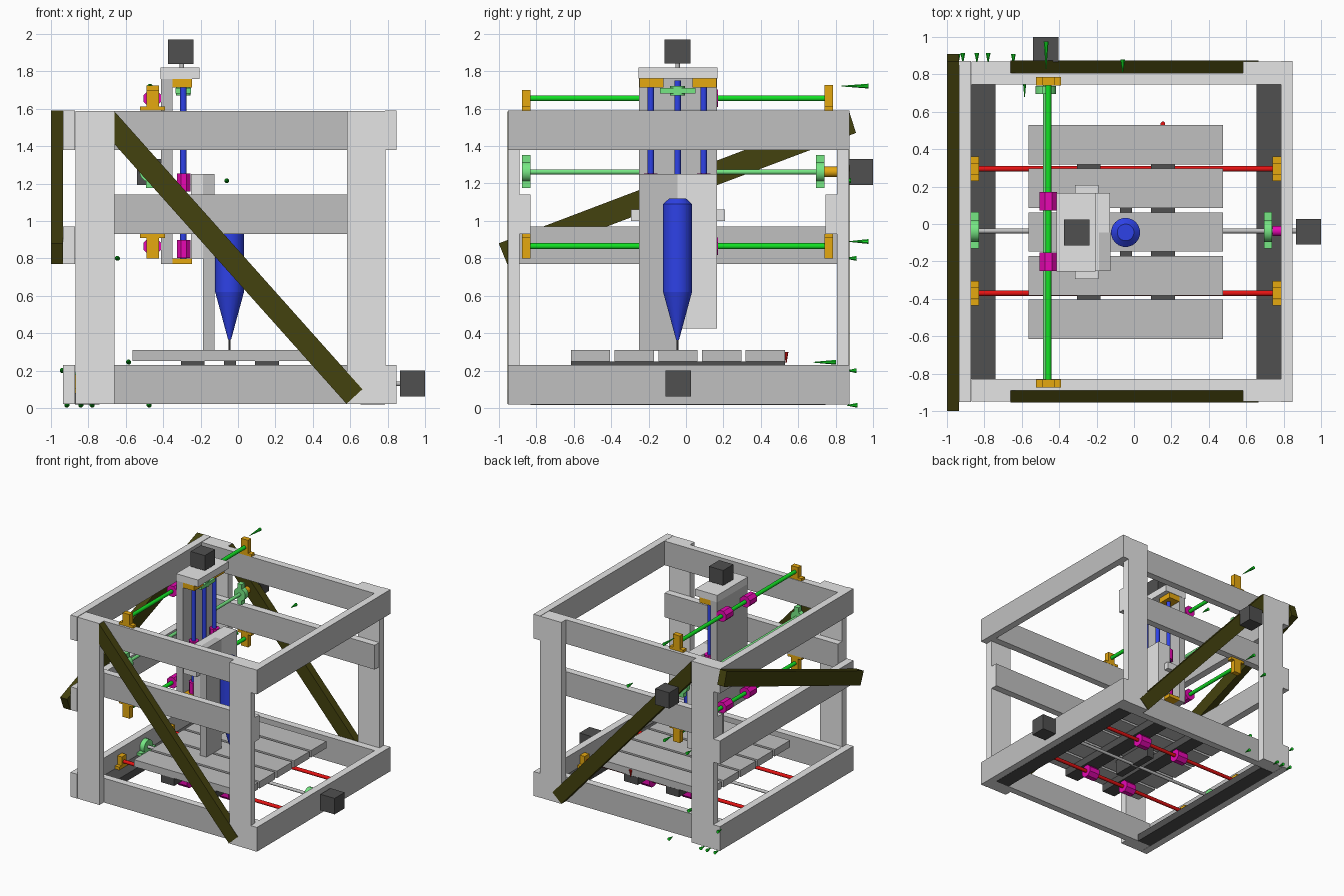
import bpy, bmesh, math
from mathutils import Vector

if "Cube" in bpy.data.objects:
    bpy.data.objects.remove(bpy.data.objects["Cube"])


def material(name, srgb):
    lin = [((c / 255 + 0.055) / 1.055) ** 2.4 if c > 10 else c / 255 / 12.92 for c in srgb]
    m = bpy.data.materials.new(name)
    m.diffuse_color = (*lin, 1)
    m.use_nodes = True
    m.node_tree.nodes["Principled BSDF"].inputs["Base Color"].default_value = m.diffuse_color
    return m


LIGHT = material("light_grey", (229, 229, 229))
MID = material("mid_grey", (192, 192, 192))
DARK = material("dark_grey", (80, 80, 80))
OLIVE = material("dark_olive", (68, 66, 14))
BLUE = material("blue", (46, 66, 232))
RED = material("red", (230, 18, 18))
ORANGE = material("orange", (229, 168, 16))
GREEN = material("green", (18, 225, 36))
MINT = material("pale_green", (122, 238, 136))
PINK = material("magenta", (236, 8, 182))


def finish(name, bm, *mats):
    bmesh.ops.recalc_face_normals(bm, faces=bm.faces)
    me = bpy.data.meshes.new(name)
    bm.to_mesh(me)
    bm.free()
    for m in mats:
        me.materials.append(m)
    ob = bpy.data.objects.new(name, me)
    bpy.context.collection.objects.link(ob)
    return ob


def box(name, mat, x, y, z):
    """Box from three (min, max) ranges."""
    bm = bmesh.new()
    bmesh.ops.create_cube(bm, size=1)
    for v in bm.verts:
        v.co = [(a + b) / 2 + c * (b - a) for (a, b), c in zip((x, y, z), v.co)]
    return finish(name, bm, mat)


def beam(name, x, y, z):
    """Board with mid-grey wide faces and light edges."""
    ob = box(name, MID, x, y, z)
    ob.data.materials.append(LIGHT)
    big = max(p.area for p in ob.data.polygons)
    for p in ob.data.polygons:
        p.material_index = 0 if p.area > big * 0.9 else 1
    return ob


def rod(name, mat, a, b, r, r2=None, n=16):
    """Cylinder or cone between two points."""
    a, b = Vector(a), Vector(b)
    d = b - a
    bm = bmesh.new()
    bmesh.ops.create_cone(bm, cap_ends=True, segments=n, radius1=r,
                          radius2=r if r2 is None else r2, depth=d.length)
    q = Vector((0, 0, 1)).rotation_difference(d)
    c, s = math.cos(math.pi / n), math.sin(math.pi / n)
    for v in bm.verts:
        p = Vector((v.co.x * c - v.co.y * s, v.co.x * s + v.co.y * c, v.co.z))
        v.co = q @ p + (a + b) / 2
    for f in bm.faces:
        f.smooth = len(f.verts) == 4 and n > 8
    for e in bm.edges:
        e.smooth = all(f.smooth for f in e.link_faces)
    return finish(name, bm, mat)


def slab(name, mat, pts, vec):
    """Polygon extruded along a vector."""
    bm = bmesh.new()
    f = bm.faces.new([bm.verts.new(p) for p in pts])
    ext = bmesh.ops.extrude_face_region(bm, geom=[f])
    bmesh.ops.translate(bm, vec=vec, verts=[v for v in ext["geom"] if isinstance(v, bmesh.types.BMVert)])
    return finish(name, bm, mat)


# Frame: posts, top / bottom / middle beams
FRONT_OUT, FRONT_IN = (-0.95, -0.89), (-0.89, -0.83)
BACK_OUT, BACK_IN = (0.807, 0.87), (0.745, 0.807)
for side, out, inn in (("front", FRONT_OUT, FRONT_IN), ("back", BACK_OUT, BACK_IN)):
    for end, x in (("left", (-0.87, -0.66)), ("right", (0.583, 0.788))):
        box(f"{side}_{end}_post", LIGHT, x, out, (0.02, 1.588))
    for lvl, z in (("bottom", (0.02, 0.23)), ("middle", (0.93, 1.14)), ("top", (1.38, 1.588))):
        beam(f"{side}_{lvl}_beam", (-0.87, 0.785), inn, z)
for end, x in (("left", (-0.935, -0.872)), ("right", (0.785, 0.847))):
    for lvl, z in (("bottom", (0.02, 0.23)), ("top", (1.38, 1.59))):
        beam(f"{end}_{lvl}_beam", x, (-0.952, 0.872), z)
beam("left_middle_beam", (-0.935, -0.872), (-0.952, 0.872), (0.77, 0.97))
for end, x in (("left", (-0.872, -0.74)), ("right", (0.655, 0.785))):
    box(f"{end}_rail_board", DARK, x, (-0.83, 0.745), (0.018, 0.08))

# Diagonal braces
diag = [(-0.66, 1.585), (-0.66, 1.41), (0.58, 0.022), (0.665, 0.1)]
slab("front_brace", OLIVE, [(x, -0.954, z) for x, z in diag], (0, 0.066, 0))
slab("back_brace", OLIVE, [(x, 0.874, z) for x, z in diag], (0, -0.066, 0))
diag = [(-1, 0.88), (-0.955, 0.77), (0.908, 1.47), (0.87, 1.59)]
slab("left_brace", OLIVE, [(-1, y, z) for y, z in diag], (0.065, 0, 0))

# Table: five slats on dark supports
for i in range(5):
    y = -0.615 + i * 0.2335
    box(f"table_slat_{i}", MID, (-0.565, 0.475), (y, y + 0.21), (0.25, 0.31))
for i, (a, b, z) in enumerate(((-0.305, -0.18, 0.185), (-0.075, -0.01, 0.12), (0.09, 0.22, 0.185))):
    ys = (-0.24, 0.16) if i == 1 else (-0.615, 0.53)
    box(f"table_support_{i}", DARK, (a, b), ys, (z, 0.25))

# Table rails with brackets and bearings
for y in (0.295, -0.37):
    rod("table_rail", RED, (-0.85, y, 0.13), (0.76, y, 0.13), 0.015)
    for x in (-0.852, 0.763):
        box("rail_bracket_base", ORANGE, (x - 0.023, x + 0.022), (y - 0.065, y + 0.065), (0.08, 0.105))
        box("rail_bracket_upright", ORANGE, (x - 0.023, x + 0.022), (y - 0.032, y + 0.032), (0.1, 0.18))
    for x in (-0.24, 0.155):
        rod("table_bearing", PINK, (x - 0.05, y, 0.13), (x + 0.05, y, 0.13), 0.056, n=8)

# Table drive screw and motor
YC = -0.037
rod("table_screw", MID, (-0.85, YC, 0.13), (0.87, YC, 0.13), 0.013)
for x in (-0.852, 0.717):
    box("table_screw_mount", MINT, (x - 0.022, x + 0.022), (YC - 0.095, YC + 0.1), (0.08, 0.105))
    rod("table_screw_bearing", MINT, (x - 0.022, YC, 0.13), (x + 0.022, YC, 0.13), 0.06)
rod("table_coupling", PINK, (0.74, YC, 0.13), (0.785, YC, 0.13), 0.028)
box("table_motor", DARK, (0.865, 1.0), (YC - 0.072, YC + 0.065), (0.062, 0.2))

# Cross rails with brackets and bearings
XR = -0.458
for z, base, top in ((1.655, (1.59, 1.612), (1.6, 1.7)), (0.865, (0.908, 0.93), (0.8, 0.92))):
    rod("cross_rail", GREEN, (XR, -0.85, z), (XR, 0.76, z), 0.016)
    for y in (-0.853, 0.763):
        box("cross_bracket_base", ORANGE, (XR - 0.065, XR + 0.068), (y - 0.022, y + 0.022), base)
        box("cross_bracket_upright", ORANGE, (XR - 0.032, XR + 0.035), (y - 0.022, y + 0.022),
            (top[0], top[1] + (0.025 if y > 0 and z > 1 else 0)))
    for y in (0.122, -0.202):
        rod("cross_bearing", PINK, (XR, y - 0.05, z), (XR, y + 0.05, z), 0.05, n=8)

# Cross drive screw and motor
XS, ZS = -0.472, 1.262
rod("cross_screw", MINT, (XS, -0.85, ZS), (XS, 0.87, ZS), 0.014)
for y in (-0.853, 0.717):
    box("cross_screw_mount", MINT, (XS - 0.02, XS + 0.02), (y - 0.022, y + 0.022), (1.175, 1.352))
    rod("cross_screw_bearing", MINT, (XS, y - 0.022, ZS), (XS, y + 0.022, ZS), 0.055)
rod("cross_coupling", ORANGE, (XS, 0.74, ZS), (XS, 0.807, ZS), 0.028)
box("cross_motor", DARK, (-0.54, -0.405), (0.865, 1.0), (1.193, 1.33))

# Vertical column, rods and motor
YZ = -0.045
box("column_back_plate", MID, (-0.412, -0.35), (-0.252, 0.165), (0.77, 1.76))
box("column_top_plate", LIGHT, (-0.415, -0.205), (-0.254, 0.167), (1.76, 1.82))
box("lift_motor", DARK, (-0.373, -0.237), (YZ - 0.07, YZ + 0.07), (1.84, 1.97))
rod("lift_motor_shaft", MID, (-0.3, YZ, 1.8), (-0.3, YZ, 1.85), 0.012)
for y in (-0.188, YZ, 0.095):
    rod("lift_rod", BLUE, (-0.292, y, 0.79), (-0.292, y, 1.75), 0.018)
for y in (-0.188, 0.095):
    for z in (0.85, 1.205):
        rod("lift_bearing", PINK, (-0.29, y, z - 0.048), (-0.29, y, z + 0.048), 0.04, n=8)
    box("lift_top_bracket", ORANGE, (-0.365, -0.245), (y - 0.06, y + 0.068), (1.712, 1.76))
    box("lift_bottom_bracket", ORANGE, (-0.35, -0.245), (y - 0.06, y + 0.068), (0.77, 0.8))
box("lift_screw_mount", MINT, (-0.335, -0.25), (YZ - 0.095, YZ + 0.095), (1.68, 1.71))
rod("lift_screw_collar", MINT, (-0.292, YZ, 1.67), (-0.292, YZ, 1.72), 0.04)

# Tool carriage
box("carriage_backing", LIGHT, (-0.25, -0.187), (-0.25, 0.165), (0.8, 1.25))
box("carriage_light_plate", LIGHT, (-0.187, -0.127), (YZ, 0.165), (0.425, 1.25))
box("carriage_long_plate", MID, (-0.187, -0.125), (-0.252, YZ), (0.305, 1.25))
box("carriage_cross_bar", LIGHT, (-0.315, -0.19), (-0.295, 0.208), (1.0, 1.062))

# Spindle
for name, z1, z2, r1, r2 in (("spindle_cap", 1.09, 1.12, 0.078, 0.045), ("spindle_body", 0.62, 1.09, 0.078, 0.078),
                             ("spindle_nose", 0.365, 0.62, 0.008, 0.078), ("spindle_bit", 0.31, 0.37, 0.005, 0.005)):
    rod(name, DARK if name == "spindle_bit" else BLUE, (YZ, YZ, z1), (YZ, YZ, z2), r1, r2, n=20)

# Small marker cones: x, z, tip y, base y
for x, z, y1, y2 in ((-0.47, 1.72, 0.83, 0.975), (-0.475, 0.89, 0.87, 0.975), (-0.06, 1.215, 0.81, 0.88),
                     (-0.585, 0.245, 0.68, 0.8), (-0.645, 0.8, 0.85, 0.91), (-0.94, 0.2, 0.86, 0.91),
                     (-0.915, 0.015, 0.86, 0.915), (-0.84, 0.015, 0.86, 0.915),
                     (-0.78, 0.015, 0.86, 0.915), (-0.475, 0.015, 0.86, 0.915)):
    rod("marker_cone", GREEN, (x, y1, z), (x, y2, z), 0.002, 0.014, n=8)
rod("red_marker_cone", RED, (0.155, 0.535, 0.24), (0.155, 0.535, 0.3), 0.002, 0.013, n=8)
